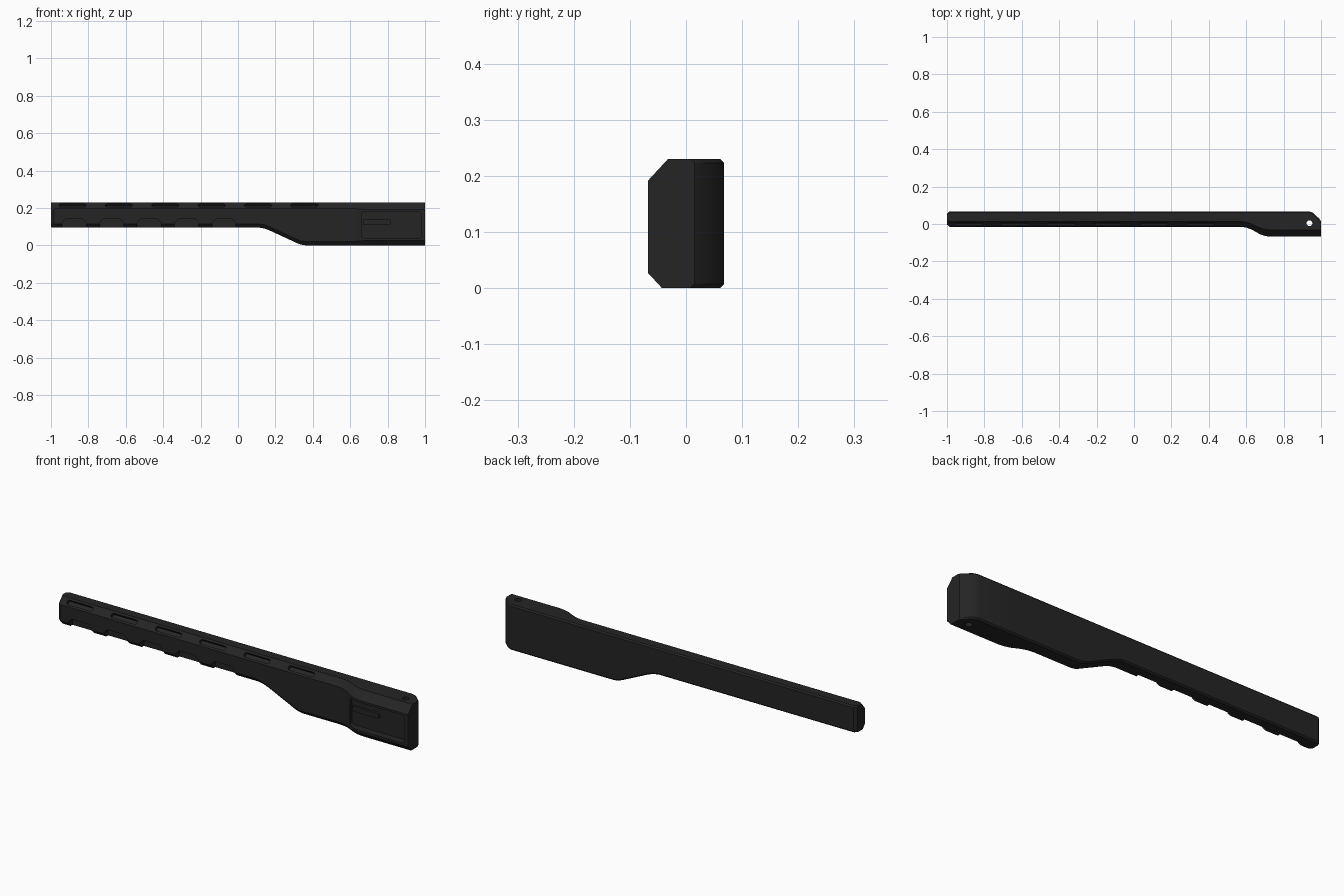
import bpy, bmesh, math
from mathutils import Matrix

if "Cube" in bpy.data.objects:
    bpy.data.objects.remove(bpy.data.objects["Cube"])

black = bpy.data.materials.new("matte_black")
black.diffuse_color = (0.018, 0.018, 0.018, 1)
black.use_nodes = True
black.node_tree.nodes["Principled BSDF"].inputs["Base Color"].default_value = black.diffuse_color


def make_object(name, bm):
    bmesh.ops.recalc_face_normals(bm, faces=bm.faces)
    mesh = bpy.data.meshes.new(name)
    bm.to_mesh(mesh)
    bm.free()
    mesh.materials.append(black)
    ob = bpy.data.objects.new(name, mesh)
    bpy.context.collection.objects.link(ob)
    return ob


def prism(name, pts, depth, matrix):
    """Polygon in local XZ, extruded along local Y about its centre."""
    bm = bmesh.new()
    face = bm.faces.new([bm.verts.new((x, -depth / 2, z)) for x, z in pts])
    ext = bmesh.ops.extrude_face_region(bm, geom=[face])
    verts = [v for v in ext["geom"] if isinstance(v, bmesh.types.BMVert)]
    bmesh.ops.translate(bm, verts=verts, vec=(0, depth, 0))
    bm.transform(matrix)
    return make_object(name, bm)


def rounded(w, h, r, n=4):
    """Rounded rectangle outline."""
    pts = []
    for i, (sx, sz) in enumerate([(1, 1), (-1, 1), (-1, -1), (1, -1)]):
        for k in range(n + 1):
            a = math.pi / 2 * (i + k / n)
            pts.append((sx * (w / 2 - r) + r * math.cos(a),
                        sz * (h / 2 - r) + r * math.sin(a)))
    return pts


def section(yf, yb, zb, zt=0.23):
    """Bar cross-section: broad front chamfers, small back chamfers."""
    t = (-0.015 - yf) / 0.053
    t = min(max(t, 0), 1)
    cy, cz = 0.028 + 0.008 * t, 0.032 + 0.007 * t
    by, bz = 0.018 + 0.007 * t, 0.02 + 0.007 * t
    c = 0.007
    return [(yf, zb + bz), (yf, zt - cz), (yf + cy, zt), (yb - c, zt),
            (yb, zt - c), (yb, zb + c), (yb - c, zb), (yf + by, zb)]


# Main bar: x, front y, back y, bottom z
stations = [
    (-1.0, -0.003, 0.056, 0.097), (-0.985, -0.015, 0.068, 0.095),
    (0.11, -0.015, 0.068, 0.095), (0.14, -0.015, 0.068, 0.090),
    (0.17, -0.015, 0.068, 0.079), (0.315, -0.015, 0.068, 0.012),
    (0.335, -0.015, 0.068, 0.004), (0.36, -0.015, 0.068, 0),
    (0.57, -0.015, 0.068, 0), (0.60, -0.019, 0.068, 0),
    (0.63, -0.030, 0.068, 0), (0.67, -0.053, 0.068, 0),
    (0.70, -0.064, 0.068, 0), (0.73, -0.068, 0.068, 0),
    (0.935, -0.068, 0.068, 0), (0.955, -0.068, 0.061, 0),
    (0.99, -0.068, 0.029, 0), (1.0, -0.068, 0.015, 0),
]
bm = bmesh.new()
rings = [[bm.verts.new((x, y, z)) for y, z in section(yf, yb, zb)]
         for x, yf, yb, zb in stations]
for a, b in zip(rings, rings[1:]):
    for i in range(8):
        j = (i + 1) % 8
        bm.faces.new((a[i], a[j], b[j], b[i]))
bm.faces.new(rings[0])
bm.faces.new(rings[-1][::-1])
body = make_object("handguard_bar", bm)

cutters = []
# Slots along the top chamfer
for i in range(6):
    m = Matrix.Translation((-0.885 + 0.248 * i, -0.001, 0.214)) @ Matrix.Rotation(-math.radians(49), 4, 'X')
    cutters.append(prism("slot_cutter", rounded(0.145, 0.022, 0.010), 0.03, m))
# Notches along the lower front edge
notch = [(-0.065, -0.02), (0.065, -0.02), (0.065, 0.026), (0.045, 0.046),
         (-0.045, 0.046), (-0.065, 0.026)]
for i in range(5):
    m = Matrix.Translation((-0.875 + 0.2 * i, -0.012, 0.095))
    cutters.append(prism("notch_cutter", notch, 0.06, m))
# Pocket in the thick end
cutters.append(prism("pocket_cutter", rounded(0.32, 0.142, 0.015), 0.10,
                     Matrix.Translation((0.82, -0.079, 0.109))))
# Vertical pin hole
pin = [(0.016 * math.cos(math.tau * k / 20), 0.016 * math.sin(math.tau * k / 20))
       for k in range(20)]
cutters.append(prism("pin_hole_cutter", pin, 0.6,
                     Matrix.Translation((0.938, 0.004, 0.1)) @ Matrix.Rotation(math.pi / 2, 4, 'X')))

bpy.context.view_layer.objects.active = body
for c in cutters:
    mod = body.modifiers.new("cut", 'BOOLEAN')
    mod.operation = 'DIFFERENCE'
    mod.solver = 'EXACT'
    mod.object = c
    bpy.ops.object.modifier_apply(modifier=mod.name)
for c in cutters:
    bpy.data.objects.remove(c)

# Raised rib on the pocket wall
rib = prism("pocket_rib", rounded(0.15, 0.026, 0.006), 0.016,
            Matrix.Translation((0.742, -0.034, 0.124)))

for ob in (body, rib):
    bpy.ops.object.select_all(action='DESELECT')
    ob.select_set(True)
    bpy.context.view_layer.objects.active = ob
    bpy.ops.object.shade_smooth_by_angle(angle=math.radians(30))
